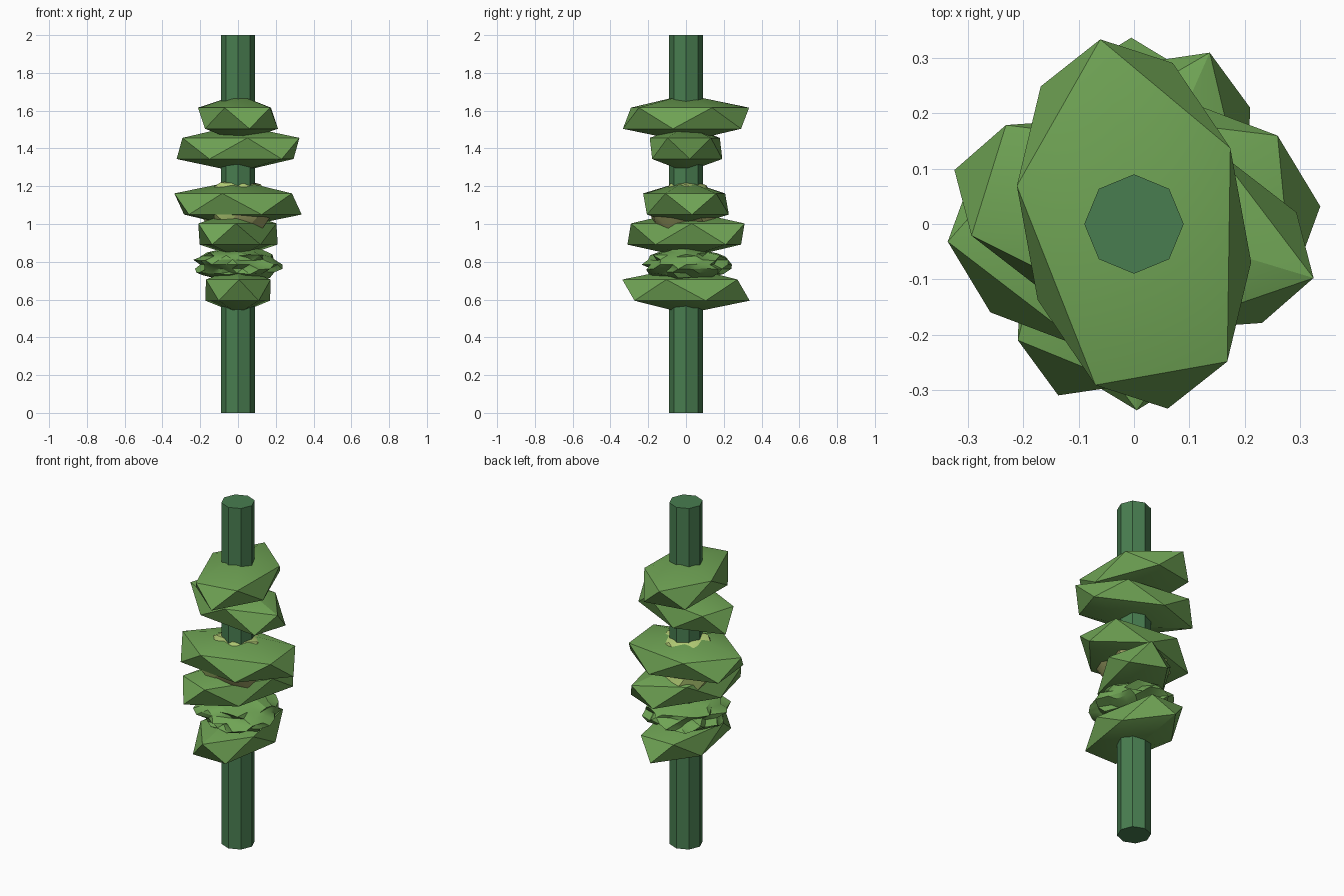
import bpy, bmesh, random
from mathutils import Matrix

random.seed(4)
cube = bpy.data.objects.get("Cube")
if cube:
    bpy.data.objects.remove(cube, do_unlink=True)


def material(name, rgb):
    m = bpy.data.materials.new(name)
    m.use_nodes = True
    colour = (*rgb, 1)
    m.diffuse_color = colour
    m.node_tree.nodes["Principled BSDF"].inputs["Base Color"].default_value = colour
    return m


STEM = material("stem_green", (0.065, 0.205, 0.08))
LEAF = material("leaf_green", (0.16, 0.37, 0.09))
PALE = material("pale_bloom", (0.43, 0.58, 0.17))
TAN = material("tan_bloom", (0.36, 0.38, 0.14))


def finish(bm, name, *mats):
    mesh = bpy.data.meshes.new(name)
    bm.to_mesh(mesh)
    bm.free()
    for m in mats:
        mesh.materials.append(m)
    ob = bpy.data.objects.new(name, mesh)
    bpy.context.collection.objects.link(ob)
    bpy.ops.object.select_all(action="DESELECT")
    ob.select_set(True)
    bpy.context.view_layer.objects.active = ob
    bpy.ops.object.shade_smooth_by_angle()
    return ob


def leaf_clump(name, z, a, b, height=0.125):
    """Skewed icosahedron; a and b are the plan axes of its upper ring."""
    bm = bmesh.new()
    bmesh.ops.create_icosphere(bm, subdivisions=1, radius=1)
    r = 0.894
    shape = Matrix(((a[0] / r, b[0] / r, 0, 0), (a[1] / r, b[1] / r, 0, 0),
                    (0, 0, height, z), (0, 0, 0, 1)))
    bm.transform(shape)
    bmesh.ops.recalc_face_normals(bm, faces=bm.faces)
    return finish(bm, name, LEAF)


def crumpled_ball(subdivisions, z, width, height, low, high):
    """Squashed sphere whose points are pushed in and out at random."""
    bm = bmesh.new()
    bmesh.ops.create_icosphere(bm, subdivisions=subdivisions, radius=1)
    for v in bm.verts:
        v.co.xy *= random.uniform(low, high) * width
        v.co.z = z + v.co.z * height * random.uniform(low, 1)
    bm.normal_update()
    return bm


# Eight-sided stem
bm = bmesh.new()
bmesh.ops.create_cone(bm, cap_ends=True, segments=8, radius1=0.09, radius2=0.09,
                      depth=2, matrix=Matrix.Translation((0, 0, 1)))
finish(bm, "stem", STEM)

# Broad leaf clumps, top to bottom
leaf_clump("top_clump", 1.56, (-0.061, 0.334), (-0.203, -0.036))
leaf_clump("upper_clump", 1.40, (-0.294, -0.021), (0.148, -0.195))
leaf_clump("middle_clump", 1.106, (-0.337, -0.032), (0.022, -0.228))
leaf_clump("lower_clump", 0.947, (0.137, 0.31), (-0.169, 0.069))
leaf_clump("bottom_clump", 0.65, (0.005, -0.337), (0.18, 0.0))

# Crumpled small-leaf clump
finish(crumpled_ball(3, 0.785, 0.215, 0.1, 0.8, 1.17), "crumpled_clump", LEAF)

# Pale jagged bloom between the middle clumps, tan on its left flank
bm = crumpled_ball(2, 1.06, 0.2, 0.19, 0.75, 1.15)
for f in bm.faces:
    f.material_index = int(f.normal.x > 0 and f.normal.z < 0.3)
finish(bm, "bloom", PALE, TAN)
